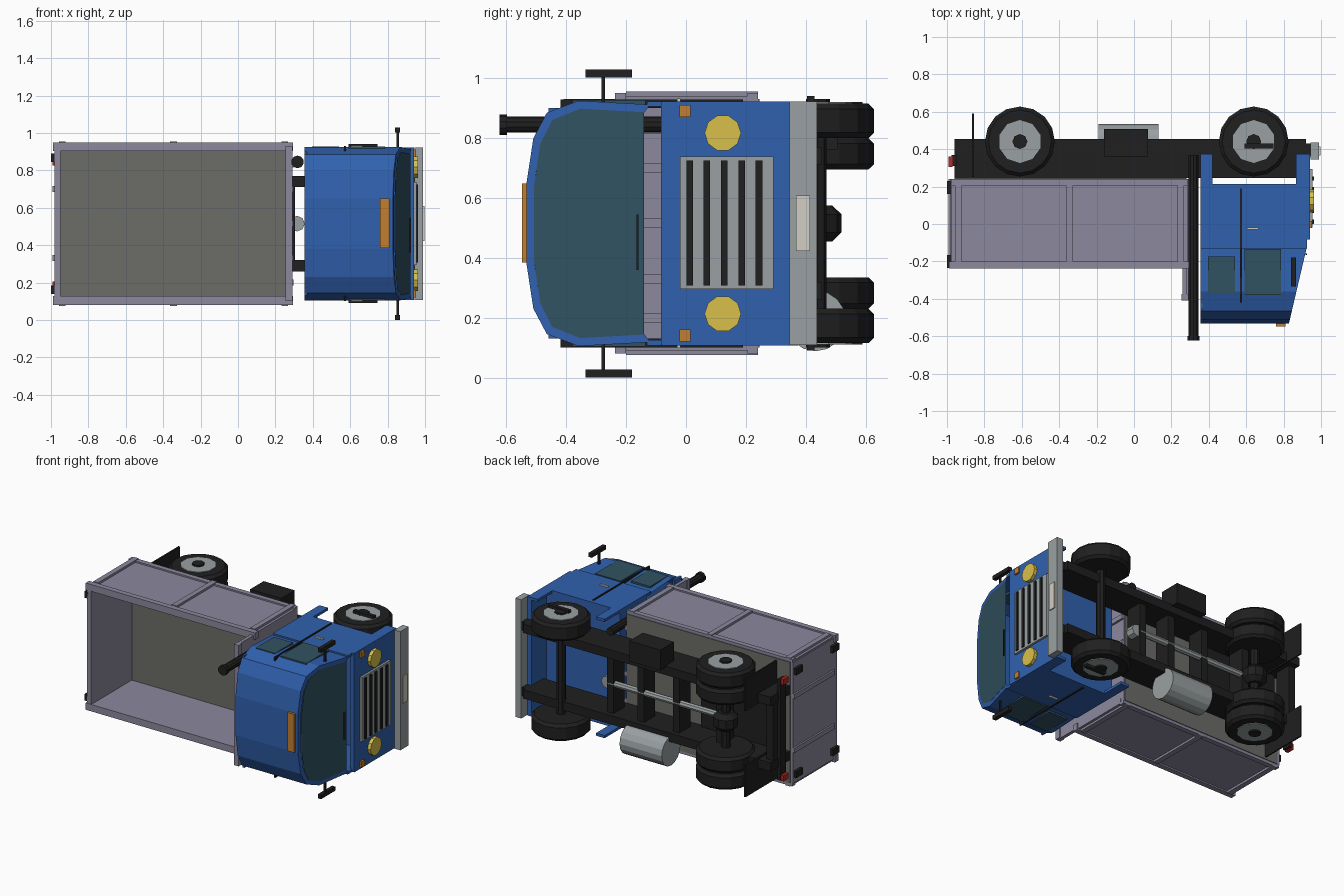
import bpy, bmesh, math
from mathutils import Matrix, Vector

if "Cube" in bpy.data.objects:
    bpy.data.objects.remove(bpy.data.objects["Cube"])

# The truck lies on its side: nose at +x, its roof towards -y, its width along z
ZC = 0.515


def mat(name, r, g, b):
    m = bpy.data.materials.new(name)
    m.diffuse_color = (r, g, b, 1)
    m.use_nodes = True
    m.node_tree.nodes["Principled BSDF"].inputs["Base Color"].default_value = m.diffuse_color
    return m


BLUE = mat("blue_paint", 0.03, 0.12, 0.43)
BLACK = mat("black", 0.014, 0.014, 0.015)
GLASS = mat("dark_glass", 0.03, 0.085, 0.12)
BED = mat("bed_metal", 0.26, 0.25, 0.34)
FLOOR = mat("bed_floor", 0.15, 0.15, 0.14)
STEEL = mat("steel", 0.32, 0.35, 0.36)
YELLOW = mat("lamp_yellow", 0.70, 0.53, 0.07)
ORANGE = mat("lamp_orange", 0.55, 0.21, 0.03)
RED = mat("lamp_red", 0.5, 0.02, 0.015)
CREAM = mat("plate_cream", 0.65, 0.62, 0.55)


def finish(name, bm, m, both=False):
    if both:  # repeat on the other side of the truck
        geo = bmesh.ops.duplicate(bm, geom=bm.verts[:] + bm.edges[:] + bm.faces[:])["geom"]
        for v in geo:
            if isinstance(v, bmesh.types.BMVert):
                v.co.z = 2 * ZC - v.co.z
    bmesh.ops.recalc_face_normals(bm, faces=bm.faces[:])
    me = bpy.data.meshes.new(name)
    bm.to_mesh(me)
    bm.free()
    me.materials.append(m)
    ob = bpy.data.objects.new(name, me)
    bpy.context.collection.objects.link(ob)
    return ob


def box(name, m, x, y, z, both=False):
    bm = bmesh.new()
    bmesh.ops.create_cube(bm, size=1)
    for v in bm.verts:
        v.co = [a[0] + (c + 0.5) * (a[1] - a[0]) for a, c in zip((x, y, z), v.co)]
    return finish(name, bm, m, both)


def cyl(name, m, c, r, length, axis, n=12, both=False, bevel=0):
    bm = bmesh.new()
    bmesh.ops.create_cone(bm, cap_ends=True, segments=n, radius1=r, radius2=r, depth=length)
    if bevel:
        rim = [e for e in bm.edges if abs(e.verts[0].co.z - e.verts[1].co.z) < 1e-5]
        bmesh.ops.bevel(bm, geom=rim, offset=bevel, segments=1, affect='EDGES')
    bmesh.ops.rotate(bm, verts=bm.verts, matrix=Vector((0, 0, 1)).rotation_difference(Vector(axis)).to_matrix())
    bmesh.ops.translate(bm, verts=bm.verts, vec=c)
    return finish(name, bm, m, both)


X, Y, Z = (1, 0, 0), (0, 1, 0), (0, 0, 1)

# Chassis rails, cross members, axles
box("chassis_rail", BLACK, (-0.96, 0.92), (0.245, 0.455), (0.71, 0.77), True)
for x in (-0.93, -0.55, -0.22, 0.05, 0.28):
    box("cross_member", BLACK, (x - 0.025, x + 0.025), (0.30, 0.42), (0.3, 0.73))
box("rear_subframe_plate", BLACK, (-0.92, -0.3), (0.25, 0.265), (0.27, 0.76))
for x in (-0.61, 0.64):
    cyl("axle", BLACK, (x, 0.44, ZC), 0.03, 0.70, Z, 8)
cyl("rear_differential", BLACK, (-0.61, 0.44, ZC), 0.08, 0.12, Z, 10, bevel=0.03)
cyl("drive_shaft", STEEL, (-0.13, 0.4, ZC), 0.022, 0.86, X, 8)
cyl("gearbox_joint", STEEL, (0.315, 0.38, ZC), 0.042, 0.06, Y, 8)


def wheel(name, x, z0, z1):
    cyl(name, BLACK, (x, 0.441, (z0 + z1) / 2), 0.187, z1 - z0, Z, 16, True, 0.018)


# Wheels: single in front, twin at the rear
wheel("front_tyre", 0.64, 0.80, 0.915)
wheel("rear_outer_tyre", -0.61, 0.808, 0.915)
wheel("rear_inner_tyre", -0.61, 0.695, 0.80)
for x in (-0.61, 0.64):
    cyl("wheel_rim", STEEL, (x, 0.441, 0.87), 0.115, 0.1, Z, 10, True)
    cyl("wheel_hub", BLACK, (x, 0.441, 0.885), 0.04, 0.09, Z, 8, True)
box("cab_step", BLACK, (0.59, 0.745), (0.405, 0.43), (0.90, 0.94), True)
box("mud_flap", BLACK, (-0.865, -0.855), (0.25, 0.59), (0.70, 0.92), True)

# Tank and battery box
cyl("fuel_tank", STEEL, (-0.03, 0.433, 0.19), 0.102, 0.32, X, 16)
box("battery_box", BLACK, (-0.16, 0.075), (0.36, 0.507), (0.76, 0.90))

# Cargo bed
box("bed_floor", FLOOR, (-0.96, 0.28), (0.205, 0.245), (0.10, 0.93))
box("bed_side", BED, (-0.975, 0.285), (-0.22, 0.21), (0.905, 0.94), True)
box("bed_side_top_rail", BED, (-0.99, 0.295), (-0.237, -0.2), (0.903, 0.95), True)
box("bed_side_bottom_rail", BED, (-0.975, 0.285), (0.205, 0.24), (0.93, 0.95), True)
for x in (-0.94, -0.345, 0.25):
    box("bed_side_rib", BED, (x - 0.018, x + 0.018), (-0.2, 0.24), (0.93, 0.955), True)
box("tailgate", BED, (-0.98, -0.95), (-0.235, 0.24), (0.10, 0.93))
box("headboard", BED, (0.26, 0.283), (-0.41, 0.24), (0.10, 0.93))
box("headboard_top_rail", BED, (0.255, 0.292), (-0.41, -0.375), (0.10, 0.93))
for z in (0.33, 0.70):
    box("tailgate_rib", BED, (-0.992, -0.97), (-0.2, 0.24), (z - 0.016, z + 0.016))
for z in (0.20, 0.33, 0.515, 0.70, 0.83):
    box("headboard_rib", BED, (0.275, 0.297), (-0.40, 0.24), (z - 0.016, z + 0.016))
for y in (-0.205, 0.19):
    box("tailgate_hinge", BLACK, (-1.0, -0.972), (y - 0.03, y + 0.04), (0.845, 0.89), True)
box("tail_lamp_bar", BLACK, (-0.975, -0.95), (0.31, 0.37), (0.17, 0.86))
box("tail_lamp", RED, (-0.993, -0.97), (0.305, 0.36), (0.825, 0.865), True)

# Exhaust stack behind the cab
cyl("exhaust_stack", BLACK, (0.318, -0.12, 0.845), 0.027, 0.98, Y, 10)
cyl("exhaust_tip", BLACK, (0.318, -0.61, 0.845), 0.034, 0.025, Y, 10)


def front_x(y):
    return 0.925 + (y + 0.12) * 0.235


# Cab top: arched section (y, z) swept from the rear to the raked front
half = [(-0.12, 0.912), (-0.36, 0.925), (-0.465, 0.885), (-0.51, 0.80), (-0.533, 0.65)]
arch = half + [(y, 2 * ZC - z) for y, z in reversed(half)]
bm = bmesh.new()
rear = [bm.verts.new((0.355, y, z)) for y, z in arch]
nose = [bm.verts.new((front_x(y), y, z)) for y, z in arch]
for i in range(len(arch) - 1):
    bm.faces.new((rear[i], rear[i + 1], nose[i + 1], nose[i]))
inner = [bm.verts.new((front_x(-0.14 + (y + 0.12) * 0.89), -0.14 + (y + 0.12) * 0.89, ZC + (z - ZC) * 0.93)) for y, z in arch]
for i in range(len(arch) - 1):
    bm.faces.new((nose[i], nose[i + 1], inner[i + 1], inner[i]))
finish("cab_roof_shell", bm, BLUE)
bm = bmesh.new()
bm.faces.new([bm.verts.new((front_x(y * 0.89 - 0.033) + 0.003, y * 0.89 - 0.033, ZC + (z - ZC) * 0.935)) for y, z in arch])
finish("windscreen", bm, GLASS)

# Cab lower sides with wheel arch
prof = [(0.355, -0.13), (0.925, -0.13), (0.925, -0.08), (0.94, -0.08), (0.94, 0.375),
        (0.865, 0.375), (0.865, 0.215), (0.42, 0.215), (0.42, 0.375), (0.355, 0.375)]
bm = bmesh.new()
f = bm.faces.new([bm.verts.new((x, y, 0.905)) for x, y in prof])
ext = bmesh.ops.extrude_face_region(bm, geom=[f])["geom"]
for v in ext:
    if isinstance(v, bmesh.types.BMVert):
        v.co.z = 0.923
finish("cab_side", bm, BLUE, True)
box("cab_front_panel", BLUE, (0.91, 0.94), (-0.083, 0.375), (0.108, 0.922))
box("cab_floor", BLUE, (0.36, 0.92), (0.195, 0.213), (0.11, 0.92))
box("cab_rear_panel", BLUE, (0.355, 0.37), (-0.08, 0.21), (0.11, 0.92))
box("cab_rear_header", BLUE, (0.355, 0.37), (-0.46, -0.38), (0.13, 0.90))
box("cab_rear_header_top", BLUE, (0.355, 0.37), (-0.51, -0.46), (0.23, 0.80))

# Doors, windows, mirrors
box("rear_side_window", GLASS, (0.395, 0.54), (-0.37, -0.175), (0.905, 0.927), True)
box("door_window", GLASS, (0.59, 0.785), (-0.38, -0.135), (0.905, 0.927), True)
box("door_seam", BLACK, (0.567, 0.577), (-0.42, 0.19), (0.90, 0.929), True)
box("door_handle", CREAM, (0.605, 0.665), (-0.03, -0.018), (0.92, 0.932), True)
box("mirror_arm", BLACK, (0.848, 0.86), (-0.283, -0.27), (0.91, 1.01), True)
box("mirror", BLACK, (0.84, 0.866), (-0.335, -0.18), (1.003, 1.03), True)
box("wiper", BLACK, (0.917, 0.926), (-0.165, -0.158), (0.36, 0.545))
box("roof_lamp", ORANGE, (0.76, 0.81), (-0.548, -0.525), (0.385, 0.648))

# Nose: grille, lamps, bumper
box("grille_frame", STEEL, (0.935, 0.955), (-0.02, 0.293), (0.295, 0.738))
for i in range(5):
    y = 0.012 + i * 0.058
    box("grille_slat", BLACK, (0.95, 0.963), (y - 0.011, y + 0.011), (0.308, 0.725))
cyl("headlight", YELLOW, (0.95, 0.123, 0.817), 0.061, 0.025, X, 10, True)
box("indicator", ORANGE, (0.935, 0.952), (-0.022, 0.015), (0.87, 0.91), True)
box("bumper", STEEL, (0.945, 0.99), (0.346, 0.437), (0.108, 0.922))
box("number_plate", CREAM, (0.985, 0.997), (0.367, 0.415), (0.423, 0.608))
box("bumper_bracket", BLACK, (0.90, 0.95), (0.36, 0.43), (0.71, 0.77), True)
